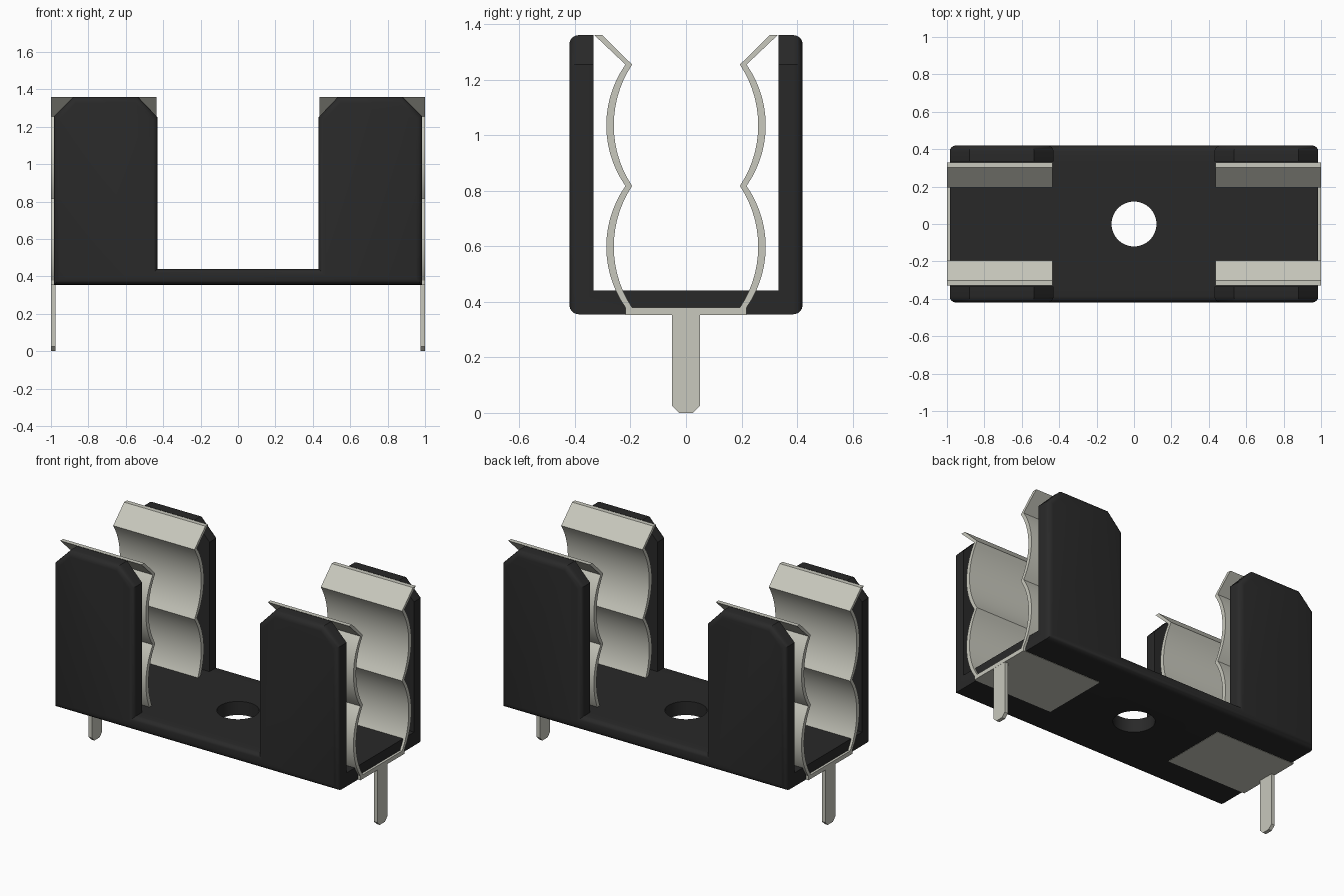
import bpy, bmesh, math
from mathutils import Vector

if "Cube" in bpy.data.objects:
    bpy.data.objects.remove(bpy.data.objects["Cube"])


def material(name, rgb):
    m = bpy.data.materials.new(name)
    m.diffuse_color = (*rgb, 1)
    m.use_nodes = True
    m.node_tree.nodes["Principled BSDF"].inputs["Base Color"].default_value = m.diffuse_color
    return m


BLACK = material("black_plastic", (0.022, 0.022, 0.022))
METAL = material("tinned_metal", (0.58, 0.58, 0.51))


def prism(name, pts, axis, a, b, mat, bevel=0):
    """Extrude a 2D profile along x (pts are y,z) or y (pts are x,z)."""
    bm = bmesh.new()
    verts = [bm.verts.new((a, p, q) if axis == 0 else (p, a, q)) for p, q in pts]
    face = bm.faces.new(verts)
    ext = bmesh.ops.extrude_face_region(bm, geom=[face])
    move = Vector((b - a, 0, 0) if axis == 0 else (0, b - a, 0))
    bmesh.ops.translate(bm, vec=move,
                        verts=[v for v in ext["geom"] if isinstance(v, bmesh.types.BMVert)])
    bmesh.ops.recalc_face_normals(bm, faces=bm.faces[:])
    if bevel:
        rim = [e for e in bm.edges if abs(e.verts[0].co[axis] - e.verts[1].co[axis]) < 1e-5]
        bmesh.ops.bevel(bm, geom=rim, offset=bevel, segments=4, profile=0.5,
                        affect='EDGES', clamp_overlap=True)
    me = bpy.data.meshes.new(name)
    bm.to_mesh(me)
    bm.free()
    ob = bpy.data.objects.new(name, me)
    bpy.context.collection.objects.link(ob)
    if mat:
        me.materials.append(mat)
    return ob


def activate(ob):
    bpy.ops.object.select_all(action='DESELECT')
    ob.select_set(True)
    bpy.context.view_layer.objects.active = ob


def smooth(ob):
    activate(ob)
    bpy.ops.object.shade_smooth_by_angle(angle=math.radians(30))


def cut(ob, cutter):
    cutter.hide_render = True
    mod = ob.modifiers.new("cut", 'BOOLEAN')
    mod.operation, mod.object, mod.solver = 'DIFFERENCE', cutter, 'EXACT'
    activate(ob)
    bpy.ops.object.modifier_apply(modifier=mod.name)
    bpy.data.objects.remove(cutter)


# Holder body: U-shaped front outline with rounded outer rims
half = [(0.43, 0.44), (0.43, 1.25), (0.535, 1.36), (0.88, 1.36), (0.985, 1.255), (0.985, 0.355)]
outline = half + [(-x, z) for x, z in reversed(half)]
body = prism("holder_body", outline, 1, -0.42, 0.42, BLACK, bevel=0.033)

# Channel between the walls
cut(body, prism("channel_cutter",
                [(-0.333, 0.44), (0.333, 0.44), (0.333, 1.6), (-0.333, 1.6)],
                0, -1.2, 1.2, None))

# Mounting hole
bpy.ops.mesh.primitive_cylinder_add(vertices=48, radius=0.12, depth=0.5, location=(0, 0, 0.4))
cut(body, bpy.context.object)
smooth(body)


def arc(y, z0, z1, sag, n=14):
    """Outward bulging arc from z0 to z1 (end point left out)."""
    h = (z1 - z0) / 2
    r = (h * h + sag * sag) / (2 * sag)
    t = math.asin(h / r)
    return [(y + sag - r + r * math.cos(a), (z0 + z1) / 2 + r * math.sin(a))
            for a in (-t + 2 * t * i / n for i in range(n))]


# Spring clip cross-section: flat base, two bulges and a flared lip per arm
inner = arc(0.194, 0.379, 0.817, 0.066) + arc(0.194, 0.817, 1.254, 0.066)
inner += [(0.194, 1.254), (0.302, 1.36)]
outer = [(0.218, 0.353)] + arc(0.218, 0.379, 0.817, 0.069) + arc(0.218, 0.817, 1.254, 0.069)
outer += [(0.218, 1.254), (0.33, 1.36)]
arm = outer + inner[::-1]
section = arm + [(-y, z) for y, z in reversed(arm)]

# Solder pin with clipped tip
pin = [(-0.05, 0.36), (-0.05, 0.025), (-0.025, 0), (0.025, 0), (0.05, 0.025), (0.05, 0.36)]

for side, s in (("left", -1), ("right", 1)):
    smooth(prism(side + "_spring_clip", section, 0, s * 0.437, s * 1.0, METAL))
    prism(side + "_solder_pin", pin, 0, s * 0.976, s * 0.999, METAL)
